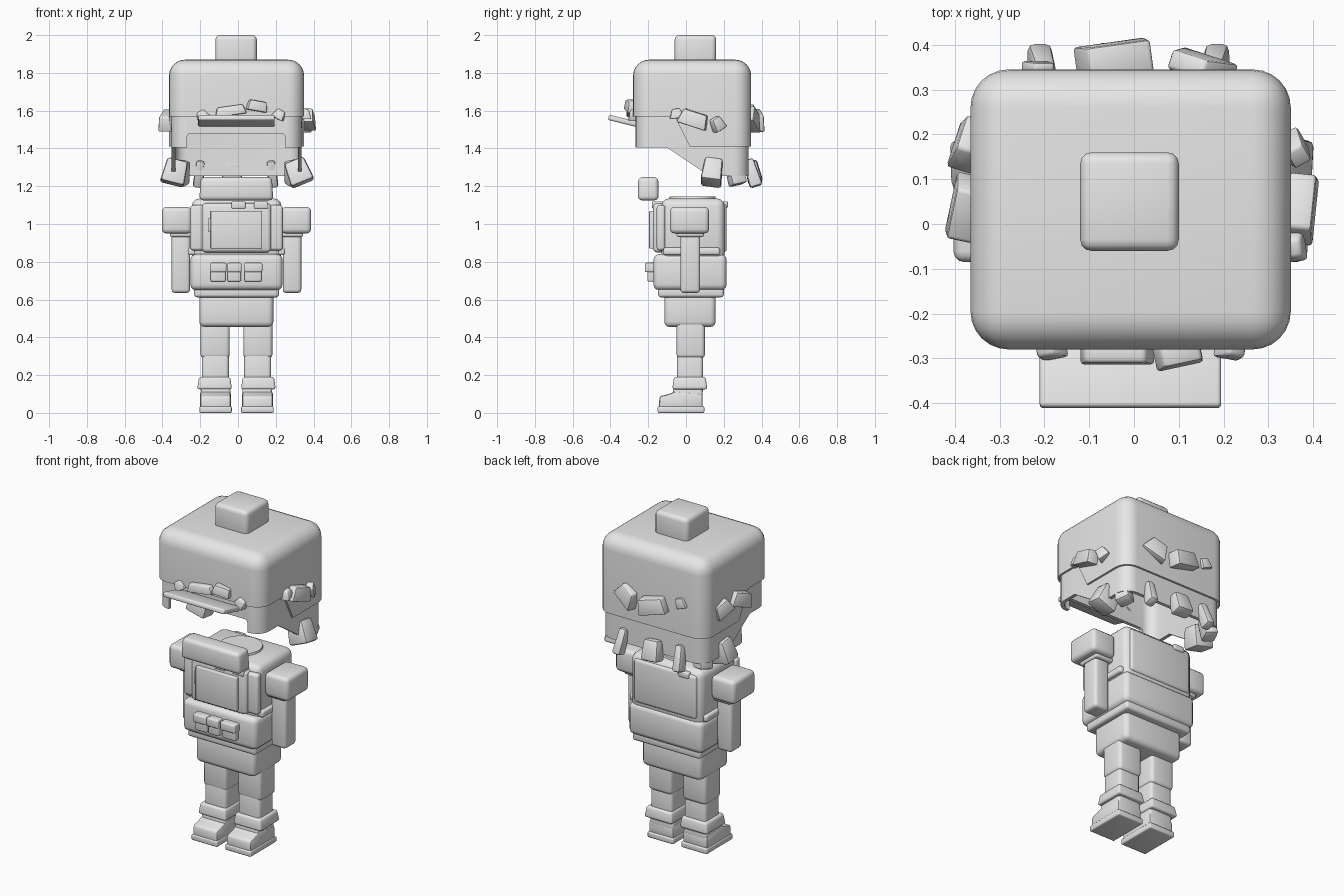
import bpy, bmesh
from math import radians
from mathutils import Matrix, Vector, Euler

cube = bpy.data.objects.get("Cube")
if cube:
    bpy.data.objects.remove(cube, do_unlink=True)

CX = -0.008  # mirror plane of the figure

grey = bpy.data.materials.new("light_grey")
grey.use_nodes = True
grey.diffuse_color = (0.8, 0.8, 0.8, 1)
grey.node_tree.nodes["Principled BSDF"].inputs["Base Color"].default_value = (0.8, 0.8, 0.8, 1)


def smooth(ob):
    bpy.ops.object.select_all(action='DESELECT')
    ob.select_set(True)
    bpy.context.view_layer.objects.active = ob
    bpy.ops.object.shade_smooth_by_angle(angle=radians(40))


def finish(name, bm):
    bmesh.ops.recalc_face_normals(bm, faces=bm.faces)
    me = bpy.data.meshes.new(name)
    bm.to_mesh(me)
    bm.free()
    me.materials.append(grey)
    ob = bpy.data.objects.new(name, me)
    bpy.context.collection.objects.link(ob)
    smooth(ob)
    return ob


def chunk(name, center, size, rot=(0, 0, 0), taper=1.0, bevel=0.015, seg=3):
    """Rounded block; taper scales its top, rotation in degrees."""
    bm = bmesh.new()
    bmesh.ops.create_cube(bm, size=1)
    for v in bm.verts:
        k = taper if v.co.z > 0 else 1
        v.co = Vector((v.co.x * size[0] * k, v.co.y * size[1] * k, v.co.z * size[2]))
    if bevel:
        bmesh.ops.bevel(bm, geom=bm.edges[:], offset=bevel, segments=seg, profile=0.5, affect='EDGES')
    turn = Euler([radians(a) for a in rot]).to_matrix().to_4x4()
    bmesh.ops.transform(bm, matrix=Matrix.Translation(center) @ turn, verts=bm.verts)
    return finish(name, bm)


def box(name, x, y, z, bevel=0.015, taper=1.0, seg=3):
    """Rounded block given by its x, y and z ranges."""
    spans = (x, y, z)
    return chunk(name, [(a + b) / 2 for a, b in spans], [b - a for a, b in spans],
                 taper=taper, bevel=bevel, seg=seg)


def pair(name, x, y, z, bevel=0.015, taper=1.0):
    """Left and right copies; x is measured from the mirror plane."""
    box("left_" + name, (CX + x[0], CX + x[1]), y, z, bevel, taper)
    box("right_" + name, (CX - x[1], CX - x[0]), y, z, bevel, taper)


def prism(name, profile, x, bevel=0):
    """Side profile of (y, z) points extruded along x."""
    bm = bmesh.new()
    face = bm.faces.new([bm.verts.new((x[0], y, z)) for y, z in profile])
    ext = bmesh.ops.extrude_face_region(bm, geom=[face])
    moved = [g for g in ext["geom"] if isinstance(g, bmesh.types.BMVert)]
    bmesh.ops.translate(bm, vec=(x[1] - x[0], 0, 0), verts=moved)
    bmesh.ops.recalc_face_normals(bm, faces=bm.faces)
    if bevel:
        bmesh.ops.bevel(bm, geom=bm.edges[:], offset=bevel, segments=2, profile=0.5, affect='EDGES')
    return finish(name, bm)


def cut(ob, cutter):
    mod = ob.modifiers.new("cut", 'BOOLEAN')
    mod.operation = 'DIFFERENCE'
    mod.solver = 'EXACT'
    mod.object = cutter
    bpy.context.view_layer.objects.active = ob
    bpy.ops.object.modifier_apply(modifier=mod.name)
    bpy.data.objects.remove(cutter, do_unlink=True)
    smooth(ob)


def shell(name, x, y, top, wall, radius, rim):
    """Hollow rounded cap whose lower edge follows a (y, z) rim line."""
    ob = box(name, x, y, (1.0, top), radius, seg=6)
    cut(ob, box("cavity", (x[0] + wall, x[1] - wall), (y[0] + wall, y[1] - wall),
                (0.9, top - wall), radius - wall, seg=6))
    cut(ob, prism("rim_cutter", rim + [(0.6, 0.8), (-0.6, 0.8)], (-0.6, 0.6)))
    return ob


# Head: outer cap, inner shell with raised front edge, top knob, brim
shell("cap", (-0.365, 0.35), (-0.28, 0.345), 1.87, 0.012, 0.085,
      [(-0.6, 1.57), (-0.06, 1.57), (0.02, 1.41), (0.6, 1.41)])
hair = shell("hair_shell", (-0.352, 0.337), (-0.267, 0.332), 1.85, 0.02, 0.08,
             [(-0.6, 1.405), (-0.1, 1.405), (0.07, 1.29), (0.12, 1.255), (0.6, 1.255)])
cut(hair, box("fringe_cutter", (-0.27, 0.25), (-0.5, -0.15), (1.2, 1.48), 0.02))
box("cap_knob", (-0.12, 0.10), (-0.06, 0.16), (1.82, 2.0), 0.025)
chunk("cap_brim", (CX, -0.33, 1.545), (0.405, 0.165, 0.028), (-14, 0, 0), bevel=0.009)

# Tufts poking through the cap: centre, size, rotation, taper
tufts = [
    ((-0.04, -0.285, 1.60), (0.17, 0.06, 0.05), (0, -8, 0), 0.8),
    ((0.10, -0.285, 1.625), (0.11, 0.07, 0.055), (0, 10, 12), 0.8),
    ((-0.19, -0.275, 1.575), (0.07, 0.06, 0.05), (0, -30, 10), 0.6),
    ((0.22, -0.275, 1.58), (0.07, 0.06, 0.05), (0, 30, -10), 0.6),
    ((0.37, 0.04, 1.555), (0.075, 0.16, 0.08), (-18, 0, -6), 0.8),
    ((0.36, -0.05, 1.585), (0.05, 0.08, 0.05), (10, 0, 8), 0.5),
    ((0.36, 0.165, 1.53), (0.06, 0.07, 0.07), (30, 0, 30), 0.7),
    ((-0.375, 0.03, 1.55), (0.075, 0.15, 0.08), (20, 0, -12), 0.8),
    ((-0.37, 0.185, 1.55), (0.06, 0.12, 0.08), (-25, 0, -18), 0.7),
    ((-0.04, 0.365, 1.55), (0.17, 0.085, 0.09), (0, 14, 8), 0.85),
    ((0.14, 0.35, 1.56), (0.15, 0.07, 0.10), (0, -28, -18), 0.6),
    ((-0.21, 0.35, 1.60), (0.07, 0.03, 0.06), (0, 20, 0), 0.7),
]
for i, (c, s, r, t) in enumerate(tufts):
    chunk(f"cap_tuft_{i + 1}", c, s, r, t, bevel=0.008, seg=2)

# Hair locks hanging at the sides and back of the neck
locks = [
    ((0.32, 0.14, 1.275), (0.13, 0.11, 0.13), (-8, -22, 0)),
    ((-0.335, 0.14, 1.275), (0.13, 0.11, 0.13), (-8, 14, 0)),
    ((0.29, 0.26, 1.27), (0.08, 0.09, 0.13), (12, -10, 20)),
    ((-0.30, 0.26, 1.27), (0.08, 0.09, 0.13), (12, 10, -20)),
    ((0.18, 0.35, 1.27), (0.055, 0.07, 0.15), (18, -6, 0)),
    ((-0.03, 0.355, 1.275), (0.11, 0.08, 0.12), (14, 4, 0)),
    ((-0.205, 0.35, 1.27), (0.055, 0.07, 0.15), (18, 6, 0)),
]
for i, (c, s, r) in enumerate(locks):
    chunk(f"hair_lock_{i + 1}", c, s, r, 0.85, bevel=0.015, seg=2)

# Chin guard floating over the chest
box("chin_guard", (-0.205, 0.187), (-0.255, -0.145), (1.125, 1.248), 0.022, taper=0.96)

# Torso, vest and belt section
box("torso", (-0.245, 0.23), (-0.13, 0.205), (0.80, 1.135), 0.04)
pair("vest_strap", (0.15, 0.245), (-0.155, -0.11), (0.86, 1.10), 0.015)
box("vest_front", (-0.19, 0.175), (-0.175, -0.10), (0.85, 1.11), 0.02)
box("vest_back", (-0.215, 0.20), (0.17, 0.215), (0.85, 1.11), 0.018)
box("chest_panel", (-0.145, 0.125), (-0.195, -0.16), (0.87, 1.07), 0.005)
box("chest_tab", (-0.16, -0.14), (-0.188, -0.16), (0.96, 1.03), 0.003)
box("waist_band", (-0.252, 0.236), (-0.172, 0.215), (0.65, 0.84), 0.03)
pair("vest_corner", (0.21, 0.257), (-0.12, 0.18), (0.835, 0.875), 0.012)
for i, (a, b) in enumerate([(-0.145, -0.065), (-0.055, 0.015), (0.035, 0.125)]):
    box(f"pouch_{i + 1}", (a, b), (-0.205, -0.16), (0.695, 0.785), 0.008)
    box(f"pouch_flap_{i + 1}", (a - 0.004, b + 0.004), (-0.217, -0.16), (0.745, 0.795), 0.008)
for i, (a, b) in enumerate([(-0.035, 0.04), (0.085, 0.16)]):
    box(f"strap_clip_{i + 1}", (a, b), (-0.18, -0.12), (1.08, 1.12), 0.008)
box("back_clip", (-0.17, -0.10), (0.19, 0.222), (1.085, 1.12), 0.008)

# Collar disc
bm = bmesh.new()
bmesh.ops.create_cone(bm, cap_ends=True, segments=32, radius1=0.125, radius2=0.12, depth=0.02,
                      matrix=Matrix.Translation((CX, 0.035, 1.136)))
finish("collar", bm)

# Arms
pair("shoulder_pad", (0.238, 0.395), (-0.085, 0.122), (0.95, 1.09), 0.024)
pair("shoulder_trim", (0.235, 0.352), (-0.05, 0.095), (0.932, 0.965), 0.01)
pair("arm", (0.245, 0.343), (-0.03, 0.075), (0.635, 1.0), 0.018)

# Hips
box("hip_ring", (-0.232, 0.217), (-0.148, 0.20), (0.612, 0.67), 0.015)
box("pelvis", (-0.205, 0.187), (-0.115, 0.157), (0.455, 0.64), 0.028)

# Legs and boots
pair("thigh", (0.036, 0.19), (-0.05, 0.10), (0.29, 0.52), 0.02)
pair("shin", (0.04, 0.183), (-0.048, 0.09), (0.10, 0.32), 0.018)
pair("boot_cuff", (0.024, 0.208), (-0.073, 0.113), (0.125, 0.19), 0.012, taper=0.9)
pair("ankle", (0.032, 0.188), (-0.068, 0.088), (0.06, 0.135), 0.014)
for side, sx in (("left", 1), ("right", -1)):
    span = sorted((CX + sx * 0.03, CX + sx * 0.192))
    prism(side + "_boot", [(-0.145, 0.02), (0.088, 0.02), (0.088, 0.10), (-0.055, 0.115),
                           (-0.09, 0.10), (-0.14, 0.088)], span, 0.012)
pair("sole", (0.025, 0.197), (-0.15, 0.097), (0.0, 0.035), 0.008)
